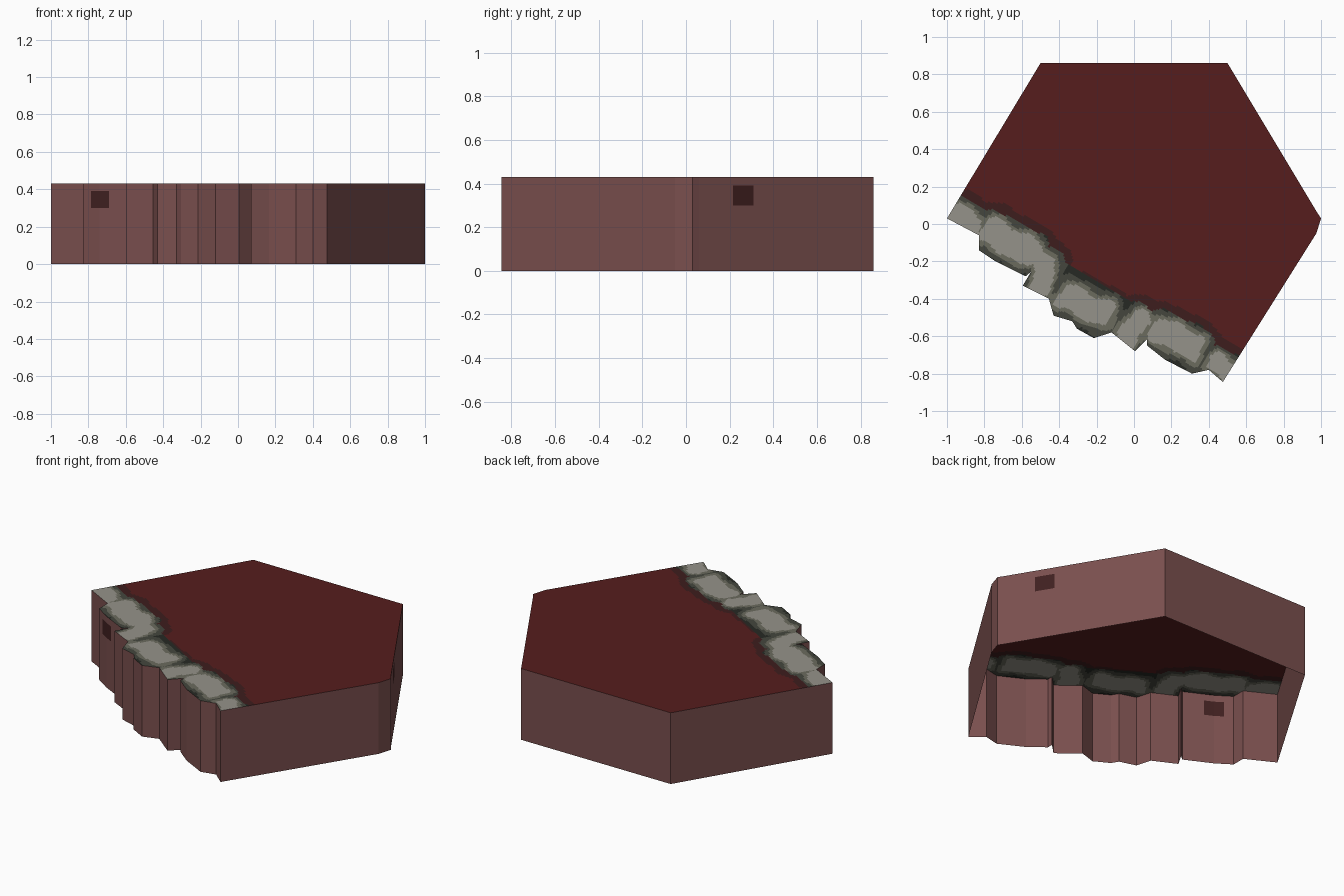
import bpy, bmesh, math
from mathutils import Vector

if "Cube" in bpy.data.objects:
    bpy.data.objects.remove(bpy.data.objects["Cube"])

H = 0.43


def mat(name, r, g, b):
    m = bpy.data.materials.new(name)
    m.diffuse_color = tuple((c / 255) ** 2.2 for c in (r, g, b)) + (1,)
    m.use_nodes = True
    m.node_tree.nodes["Principled BSDF"].inputs["Base Color"].default_value = m.diffuse_color
    return m


MATS = [mat("red_field", 87, 35, 35), mat("dark_red_band", 64, 35, 35),
        mat("light_stone", 148, 145, 136), mat("mid_stone", 106, 106, 94),
        mat("dark_stone", 70, 72, 64), mat("stone_shadow", 42, 45, 40)]
WALL = mat("dusty_red_wall", 121, 80, 79)
SPOT = mat("dark_spot", 66, 37, 37)

# Outline: plain hexagon sides, then the ragged cliff edge
HEXSIDE = [(-1, .03), (-.5, .86), (.5, .86), (.95, .11), (.98, .06), (1, .03), (.975, -.05)]
RAGGED = [(.475, -.845), (.40, -.78), (.31, -.80), (.165, -.725), (.07, -.65), (.07, -.615),
          (.005, -.68), (-.12, -.58), (-.215, -.61), (-.305, -.56), (-.33, -.52),
          (-.43, -.49), (-.455, -.40), (-.595, -.33), (-.55, -.255), (-.58, -.28),
          (-.74, -.20), (-.83, -.14), (-.83, -.06)]
OUTLINE = (HEXSIDE + RAGGED)[::-1]

# Stones: centre x, y, half length, half width, angle in degrees
STONES = [(-.91, .03, .10, .055, -30), (-.665, -.095, .165, .075, -28), (-.485, -.27, .11, .055, 75),
          (-.26, -.435, .155, .07, -25), (0, -.56, .10, .052, 55),
          (.235, -.615, .15, .07, -26), (.47, -.765, .08, .05, -30)]

P0 = Vector((-1, .03, H))
U = Vector((1.475, -.875, 0)).normalized()
V = Vector((-U.y, U.x, 0))


def stone_distance(x, y):
    best = 9
    for cx, cy, a, b, ang in STONES:
        c, s = math.cos(math.radians(ang)), math.sin(math.radians(ang))
        dx, dy = x - cx, y - cy
        r = b * .5
        qx = abs(dx * c + dy * s) - a + r
        qy = abs(dy * c - dx * s) - b + r
        d = math.hypot(max(qx, 0), max(qy, 0)) + min(max(qx, qy), 0) - r
        best = min(best, d)
    return best


def top_colour(p):
    d = stone_distance(p.x, p.y)
    wob = .008 * math.sin(37 * p.x + 9 * p.y) + .007 * math.sin(41 * p.y - 23 * p.x)
    inner = (p - P0).dot(V) > .115
    if inner and d > .085 + wob * .5:
        return 0
    if inner and d > .042 + wob * .5:
        return 1
    d += wob
    if d < 0:
        return 2
    return 3 if d < .022 else 4 if d < .05 else 5


def cut(bm, faces, co, no):
    geom = list({e for f in faces for e in f.edges}) + list({v for f in faces for v in f.verts}) + faces
    bmesh.ops.bisect_plane(bm, geom=geom, dist=1e-6, plane_co=co, plane_no=no)


def finish(bm, name, mats):
    me = bpy.data.meshes.new(name)
    bm.to_mesh(me)
    bm.free()
    for m in mats:
        me.materials.append(m)
    ob = bpy.data.objects.new(name, me)
    bpy.context.collection.objects.link(ob)


# Flat top, finely cut along the cliff band so stones can be coloured by rule
bm = bmesh.new()
f = bm.faces.new([bm.verts.new((x, y, H)) for x, y in OUTLINE])
f.normal_update()
if f.normal.z < 0:
    f.normal_flip()
bmesh.ops.triangulate(bm, faces=[f])
BAND, STEP = .36, .012
cut(bm, list(bm.faces), P0 + V * BAND, V)


def band():
    return [f for f in bm.faces if (f.calc_center_median() - P0).dot(V) < BAND]


for i in range(-15, int(BAND / STEP)):
    cut(bm, band(), P0 + V * (i * STEP), V)
for i in range(-5, 160):
    cut(bm, band(), P0 + U * (i * STEP), U)
for f in bm.faces:
    f.material_index = top_colour(f.calc_center_median())
finish(bm, "tile_top", MATS)

# Single-skin walls, open underneath, with two painted spots
bm = bmesh.new()
low = [bm.verts.new((x, y, 0)) for x, y in OUTLINE]
high = [bm.verts.new((x, y, H)) for x, y in OUTLINE]
for i in range(len(low)):
    j = (i + 1) % len(low)
    bm.faces.new((low[i], low[j], high[j], high[i]))
bmesh.ops.recalc_face_normals(bm, faces=list(bm.faces))
mid = bm.faces[:] and sum((f.normal.dot(f.calc_center_median()) for f in bm.faces))
if mid < 0:
    bmesh.ops.reverse_faces(bm, faces=list(bm.faces))


def spot(axis, lo, hi, test):
    def area():
        return [f for f in bm.faces if test(f.calc_center_median())]
    no = Vector((1, 0, 0)) if axis == 0 else Vector((0, 1, 0))
    for t in (lo, hi):
        cut(bm, area(), no * t, no)
    for z in (.30, .39):
        sel = [f for f in area() if lo < f.calc_center_median()[axis] < hi]
        cut(bm, sel, Vector((0, 0, z)), Vector((0, 0, 1)))
    for f in area():
        c = f.calc_center_median()
        if lo < c[axis] < hi and .30 < c.z < .39:
            f.material_index = 1


spot(0, -.785, -.69, lambda c: c.y < -.1 and -.83 < c.x < -.58)
spot(1, .215, .31, lambda c: c.x > .55 and c.y > .11)
finish(bm, "tile_walls", [WALL, SPOT])
